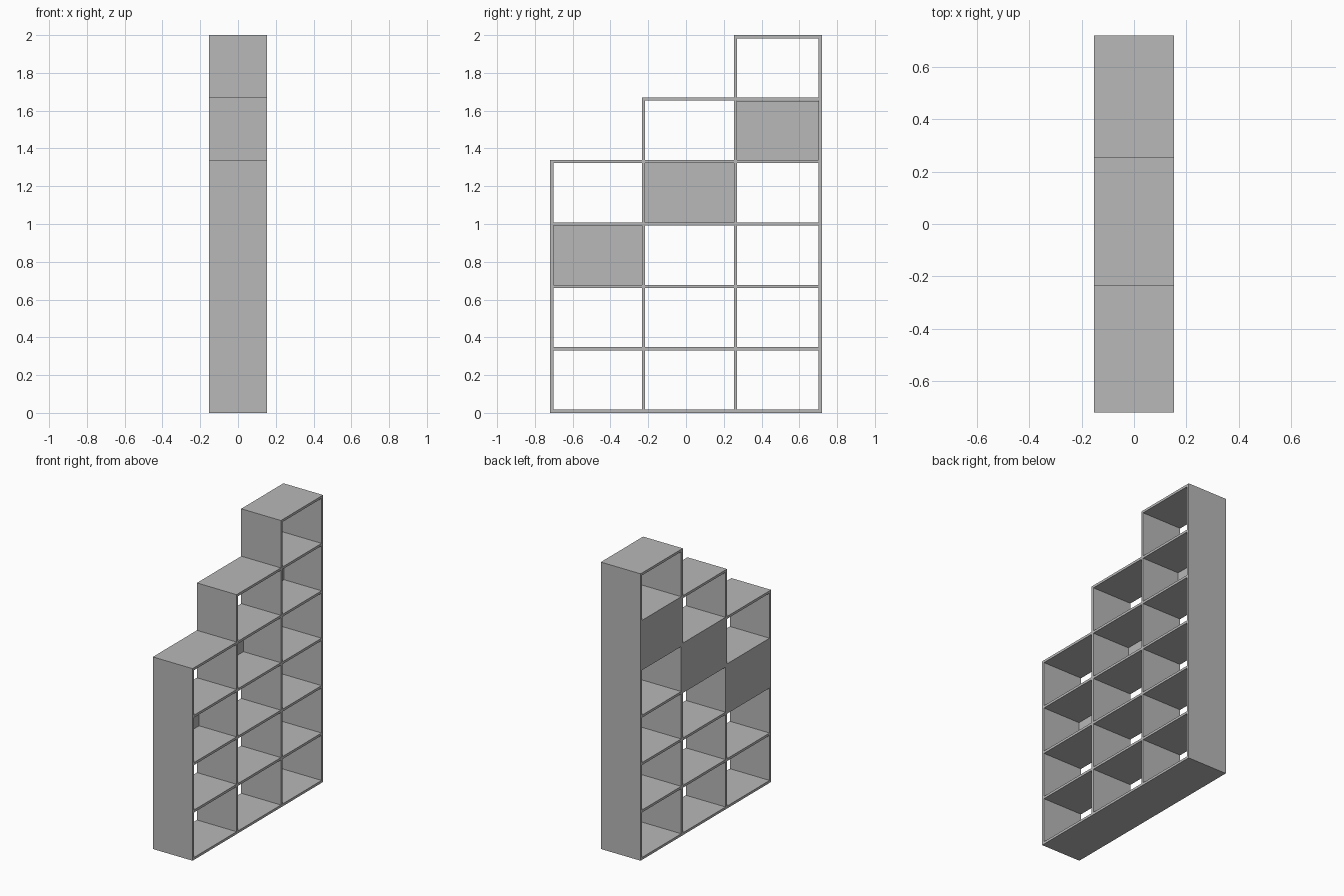
import bpy

cube = bpy.data.objects.get("Cube")
if cube:
    bpy.data.objects.remove(cube, do_unlink=True)

T = 0.017                      # board thickness
HALF = 0.153                   # half depth of the unit
PITCH = (2 - T) / 6            # spacing of the shelves
WALLS = [-0.719, -0.234, 0.254, 0.702]   # lower y edge of each upright
ROWS = [4, 5, 6]               # open rows in each column

grey = bpy.data.materials.new("plain_grey")
grey.use_nodes = True
grey.diffuse_color = (0.48, 0.48, 0.48, 1)
grey.node_tree.nodes["Principled BSDF"].inputs["Base Color"].default_value = (0.48, 0.48, 0.48, 1)


def board(name, x, y, z):
    """Box between the given (low, high) limits on each axis."""
    limits = (x, y, z)
    bpy.ops.mesh.primitive_cube_add(size=1, location=[(a + b) / 2 for a, b in limits])
    ob = bpy.context.object
    ob.name = name
    ob.scale = [b - a for a, b in limits]
    bpy.ops.object.transform_apply(location=False, rotation=False, scale=True)
    ob.data.materials.append(grey)
    return ob


depth = (-HALF, HALF)

# Uprights, each as tall as the taller column beside it
for i, y in enumerate(WALLS):
    rows = ROWS[min(i, len(ROWS) - 1)]
    board(f"upright_{i + 1}", depth, (y, y + T), (0, rows * PITCH + T))

for c, rows in enumerate(ROWS):
    span = (WALLS[c] + T, WALLS[c + 1])
    # Shelves from the floor board to the top board
    for r in range(rows + 1):
        board(f"shelf_{c + 1}_{r + 1}", depth, span, (r * PITCH, r * PITCH + T))
    # Closing panel in the second row from the top
    r = rows - 2
    board(f"back_panel_{c + 1}", (-HALF, -HALF + T), span, (r * PITCH + T, (r + 1) * PITCH))
